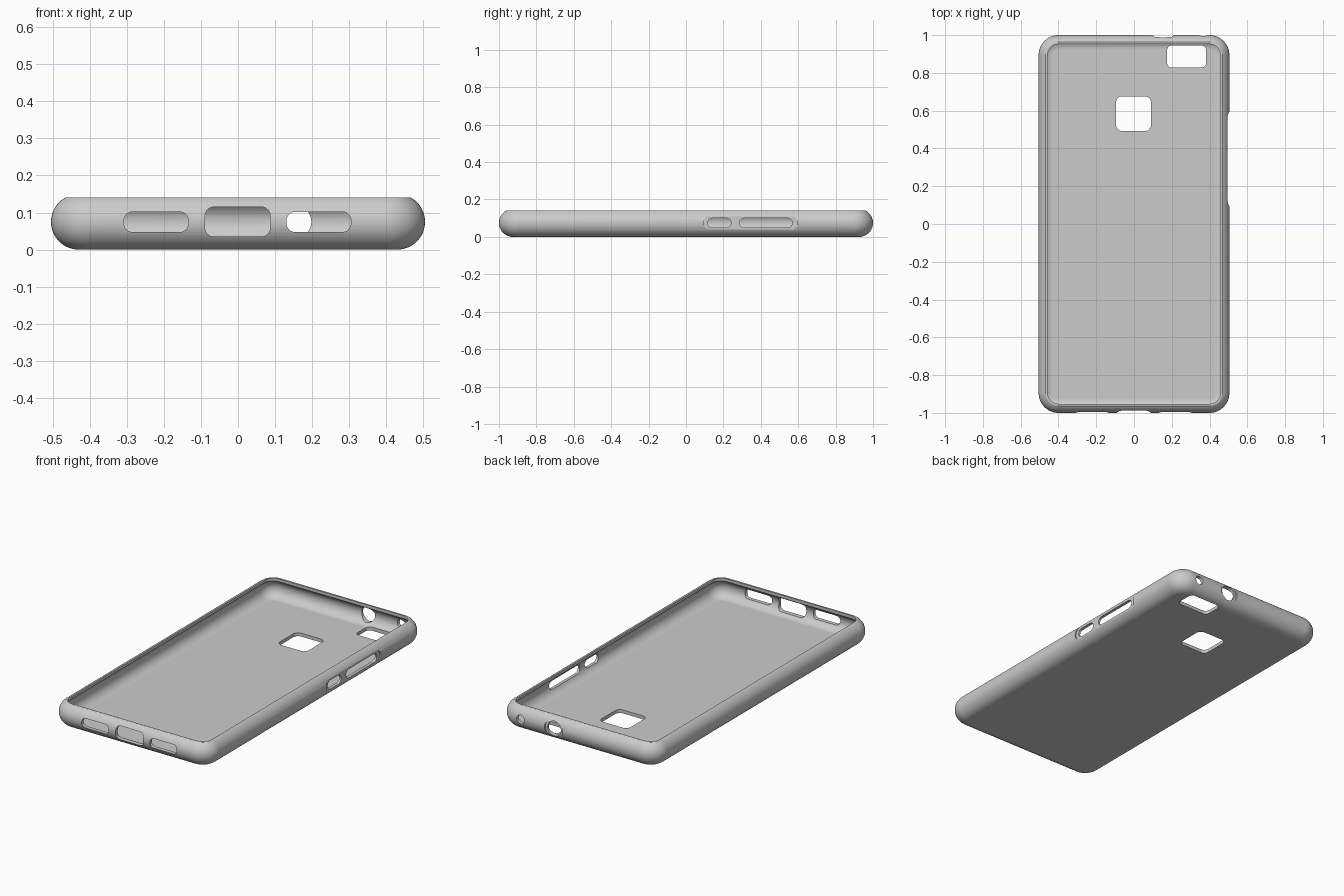
import bpy, bmesh
from math import sin, cos, radians, pi, hypot

if "Cube" in bpy.data.objects:
    bpy.data.objects.remove(bpy.data.objects["Cube"])

HX, HY, H = 0.505, 1.0, 0.14      # half width, half length, height
R = 0.105                         # plan corner radius
C = 0.075                         # edge roll centre (inset and height)


def rounded_rect(hw, hh, r, n=12):
    pts = []
    for q, (sx, sy) in enumerate([(1, 1), (-1, 1), (-1, -1), (1, -1)]):
        for i in range(n + 1):
            a = (q + i / n) * pi / 2
            pts.append((sx * (hw - r) + r * cos(a), sy * (hh - r) + r * sin(a)))
    return pts


def make_object(name, bm):
    bmesh.ops.recalc_face_normals(bm, faces=bm.faces)
    mesh = bpy.data.meshes.new(name)
    bm.to_mesh(mesh)
    bm.free()
    ob = bpy.data.objects.new(name, mesh)
    bpy.context.collection.objects.link(ob)
    return ob


def loft(name, rings):
    """Skin closed rings of 3D points and cap both ends."""
    bm = bmesh.new()
    loops = [[bm.verts.new(p) for p in ring] for ring in rings]
    for a, b in zip(loops, loops[1:]):
        for i in range(len(a)):
            j = (i + 1) % len(a)
            bm.faces.new((a[i], a[j], b[j], b[i]))
    bm.faces.new(loops[0])
    bm.faces.new(loops[-1])
    return make_object(name, bm)


def arc(radius, a0, a1, n):
    """Edge roll as (inset, z) pairs."""
    return [(C - radius * cos(radians(a0 + (a1 - a0) * i / n)),
             C + radius * sin(radians(a0 + (a1 - a0) * i / n))) for i in range(n + 1)]


# Shell profile: outer roll, flat rim, lip, hollow inner roll, floor
profile = arc(0.075, -90, 60, 20)
profile[-1] = (profile[-1][0], H)
profile += [(0.048, H)] + arc(0.055, 60, -90, 16)
case = loft("phone_case", [
    [(x, y, z) for x, y in rounded_rect(HX - d, HY - d, R - d)] for d, z in profile])


def cut(axis, u0, u1, v0, v1, r, d0, d1):
    """Subtract a rounded prism running along the axis from d0 to d1."""
    place = {'x': lambda u, v, d: (d, u, v),
             'y': lambda u, v, d: (u, d, v),
             'z': lambda u, v, d: (u, v, d)}[axis]
    shape = rounded_rect((u1 - u0) / 2, (v1 - v0) / 2, r, 8)
    cu, cv = (u0 + u1) / 2, (v0 + v1) / 2
    ob = loft("cutter", [[place(cu + u, cv + v, d) for u, v in shape] for d in (d0, d1)])
    ob.hide_render = True
    mod = case.modifiers.new("cut", 'BOOLEAN')
    mod.operation = 'DIFFERENCE'
    mod.solver = 'EXACT'
    mod.object = ob
    cutters.append(ob)


cutters = []
# Back panel: camera and fingerprint windows
cut('z', 0.175, 0.382, 0.828, 0.945, 0.025, -0.05, 0.06)
cut('z', -0.095, 0.09, 0.493, 0.675, 0.03, -0.05, 0.06)
# Bottom end: two speaker slots and the charging port
cut('y', -0.308, -0.134, 0.047, 0.102, 0.024, -1.1, -0.94)
cut('y', 0.131, 0.305, 0.047, 0.102, 0.024, -1.1, -0.94)
cut('y', -0.089, 0.087, 0.035, 0.115, 0.024, -1.1, -0.94)
# Top end: headphone hole with shallow recess, microphone hole
cut('y', 0.098, 0.212, 0.018, 0.132, 0.0565, 0.991, 1.1)
cut('y', 0.112, 0.198, 0.032, 0.118, 0.0425, 0.94, 1.1)
cut('y', 0.342, 0.392, 0.05, 0.1, 0.0245, 0.94, 1.1)
# Right side: button recess and two button slots
cut('x', 0.095, 0.595, 0.035, 0.115, 0.038, 0.496, 0.6)
cut('x', 0.117, 0.24, 0.049, 0.1, 0.024, 0.45, 0.6)
cut('x', 0.287, 0.568, 0.049, 0.1, 0.024, 0.45, 0.6)

# Bake the cuts, drop the cutters, smooth the rolls
bpy.context.view_layer.objects.active = case
case.select_set(True)
for mod in list(case.modifiers):
    bpy.ops.object.modifier_apply(modifier=mod.name)
for ob in cutters:
    bpy.data.objects.remove(ob)
bpy.ops.object.shade_smooth_by_angle(angle=radians(30))
wn = case.modifiers.new("weighted_normals", 'WEIGHTED_NORMAL')
wn.keep_sharp = True
